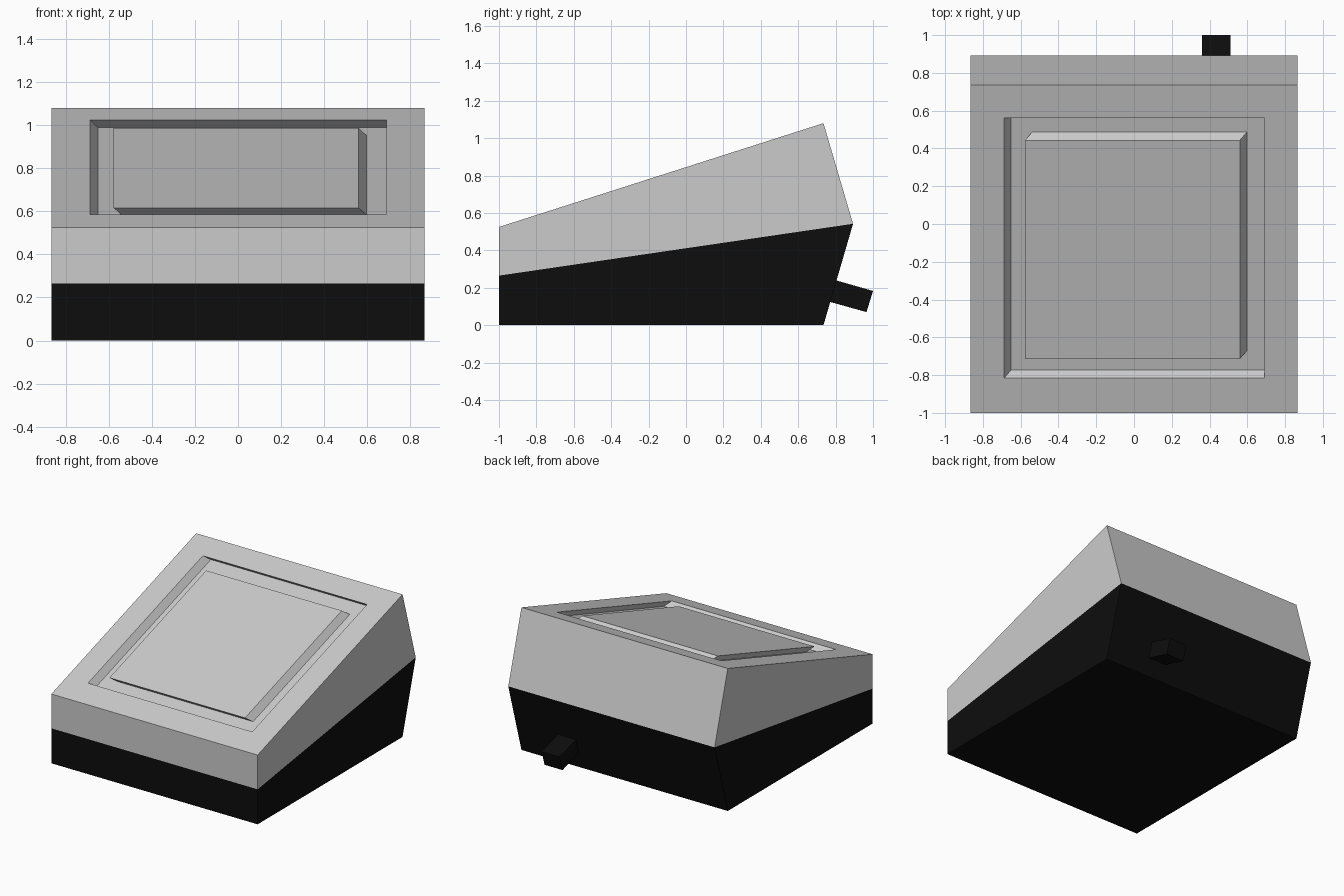
import bpy, bmesh

if "Cube" in bpy.data.objects:
    bpy.data.objects.remove(bpy.data.objects["Cube"])

W = 0.865                                   # half width of the housing
SLOPE = (1.08 - 0.525) / 1.735              # tilt of the top face
SKEW = (0.037, 0.043, -0.035)               # slanted direction of the groove walls


def top_z(y):
    return 0.525 + (y + 1) * SLOPE


def rect(x0, x1, front, back):
    """Four corners from a front and a back (y, z) point."""
    return [(x0, *front), (x1, *front), (x1, *back), (x0, *back)]


def on_top(x0, x1, y0, y1):
    return rect(x0, x1, (y0, top_z(y0)), (y1, top_z(y1)))


def sunk(loop):
    return [tuple(a + b for a, b in zip(p, SKEW)) for p in loop]


def loft(name, loops, cap_start, cap_end, mat=None):
    """Join successive four-cornered loops into one mesh."""
    bm = bmesh.new()
    rings = [[bm.verts.new(p) for p in loop] for loop in loops]
    for a, b in zip(rings, rings[1:]):
        for i in range(4):
            j = (i + 1) % 4
            bm.faces.new((a[i], a[j], b[j], b[i]))
    if cap_start:
        bm.faces.new(rings[0][::-1])
    if cap_end:
        bm.faces.new(rings[-1])
    mesh = bpy.data.meshes.new(name)
    bm.to_mesh(mesh)
    bm.free()
    obj = bpy.data.objects.new(name, mesh)
    bpy.context.collection.objects.link(obj)
    if mat:
        mesh.materials.append(mat)
    return obj


black = bpy.data.materials.new("black_plastic")
black.diffuse_color = (0.004, 0.004, 0.004, 1)
black.use_nodes = True
black.node_tree.nodes["Principled BSDF"].inputs["Base Color"].default_value = black.diffuse_color

seam = rect(-W, W, (-1, 0.265), (0.893, 0.542))

# Dark base up to the sloping seam
loft("base", [rect(-W, W, (-1, 0), (0.735, 0)), seam], True, False, black)

# Grey upper housing, with slanted groove around the raised panel
recess = on_top(-0.687, 0.69, -0.815, 0.56)
panel = on_top(-0.577, 0.56, -0.715, 0.443)
loft("upper_housing",
     [seam, rect(-W, W, (-1, 0.525), (0.735, 1.08)),
      recess, sunk(recess), sunk(panel), panel], False, True)

# Cable plug on the back
loft("rear_plug",
     [rect(0.36, 0.51, (0.75, 0.13), (0.965, 0.07)),
      rect(0.36, 0.51, (0.78, 0.246), (1.0, 0.183))], True, True, black)
